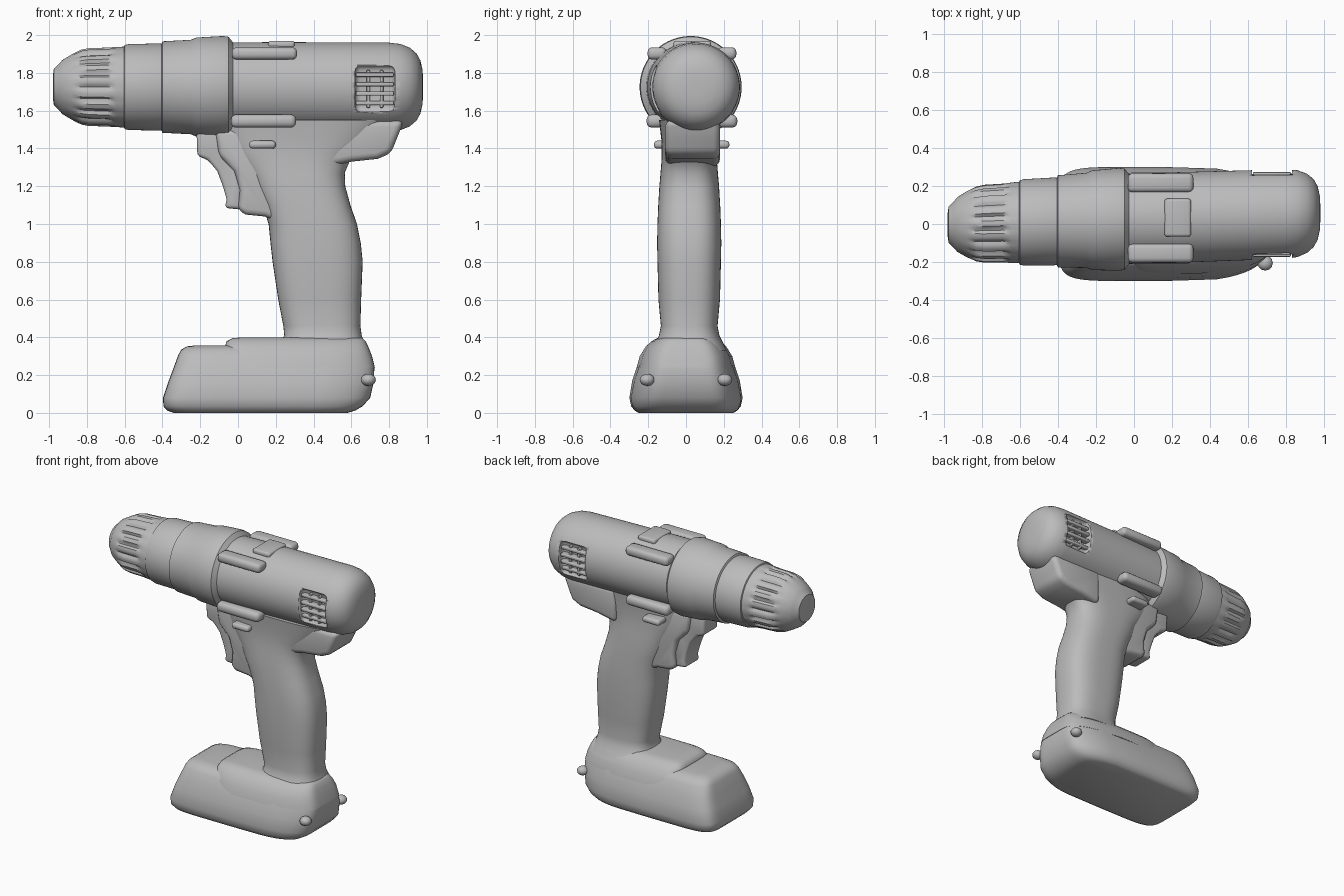
import bpy, bmesh, math
from mathutils import Vector

cube = bpy.data.objects.get("Cube")
if cube:
    bpy.data.objects.remove(cube, do_unlink=True)

grey = bpy.data.materials.new("plain grey")
grey.use_nodes = True
tone = (0.5, 0.5, 0.5, 1)
grey.diffuse_color = tone
grey.node_tree.nodes["Principled BSDF"].inputs["Base Color"].default_value = tone

AXIS_Z = 1.725


def axis_y(x):
    """Side offset of the slightly skewed drill axis."""
    return 0.027 + 0.032 * x


def finish(name, bm, bevel=0, segments=3, angle=40):
    bmesh.ops.recalc_face_normals(bm, faces=bm.faces)
    mesh = bpy.data.meshes.new(name)
    bm.to_mesh(mesh)
    bm.free()
    ob = bpy.data.objects.new(name, mesh)
    bpy.context.collection.objects.link(ob)
    mesh.materials.append(grey)
    bpy.ops.object.select_all(action='DESELECT')
    ob.select_set(True)
    bpy.context.view_layer.objects.active = ob
    if bevel:
        mod = ob.modifiers.new("rounding", 'BEVEL')
        mod.width, mod.segments = bevel, segments
        bpy.ops.object.modifier_apply(modifier=mod.name)
    bpy.ops.object.shade_smooth_by_angle(angle=math.radians(angle))
    return ob


def skin(name, rings, **kw):
    """Closed skin over a list of rings of points."""
    bm = bmesh.new()
    loops = [[bm.verts.new(p) for p in ring] for ring in rings]
    for a, b in zip(loops, loops[1:]):
        for i in range(len(a)):
            j = (i + 1) % len(a)
            bm.faces.new((a[i], a[j], b[j], b[i]))
    bm.faces.new(loops[0])
    bm.faces.new(loops[-1])
    return finish(name, bm, **kw)


def loft(name, sections, power, cy=0, taper=0, count=64):
    """Superelliptic sections (z, x min, x max, half width) stacked upward."""
    rings = []
    for z, x0, x1, half in sections:
        ring = []
        for i in range(count):
            t = 2 * math.pi * i / count
            c, s = math.cos(t), math.sin(t)
            x = (x0 + x1) / 2 + (x1 - x0) / 2 * math.copysign(abs(c) ** (2 / power), c)
            y = half * math.copysign(abs(s) ** (2 / power), s)
            y *= 1 - taper * max(0, (x - 0.3) / 0.4) ** 2
            ring.append((x, cy + y, z))
        rings.append(ring)
    return skin(name, rings, angle=50)


def box(name, centre, size, bevel=0.0):
    bm = bmesh.new()
    bmesh.ops.create_cube(bm, size=1)
    for v in bm.verts:
        v.co = Vector(centre) + Vector([a * b for a, b in zip(v.co, size)])
    return finish(name, bm, bevel)


def plate(name, outline, half, cy, bevel):
    """Side outline in x and z, given thickness along y."""
    rings = [[(x, cy + s * half, z) for x, z in outline] for s in (-1, 1)]
    return skin(name, rings, bevel=bevel, angle=50)


def turned(name, profile, flutes=0):
    """Round part along the drill axis, optionally fluted."""
    rings = []
    for x, r, depth in profile:
        ring = []
        for i in range(96):
            t = 2 * math.pi * i / 96
            q = r - depth * max(0, math.cos(flutes * t))
            ring.append((x, axis_y(x) + q * math.cos(t), AXIS_Z + q * math.sin(t)))
        rings.append(ring)
    return skin(name, rings, angle=35)


# Chuck with grip flutes, and the sleeve behind it
turned("chuck", [(-0.98, 0.06, 0), (-0.975, 0.095, 0), (-0.945, 0.125, 0), (-0.93, 0.143, 0),
                 (-0.88, 0.173, 0), (-0.855, 0.186, 0.004), (-0.83, 0.198, 0.014),
                 (-0.79, 0.206, 0.018), (-0.69, 0.209, 0.018), (-0.665, 0.211, 0.008),
                 (-0.645, 0.212, 0), (-0.58, 0.215, 0)], 18)
turned("chuck_sleeve", [(-0.61, 0.2, 0), (-0.6, 0.222, 0), (-0.58, 0.227, 0),
                        (-0.42, 0.231, 0), (-0.38, 0.225, 0)])

# Torque collar
turned("torque_collar", [(-0.41, 0.22, 0), (-0.4, 0.242, 0), (-0.25, 0.25, 0), (-0.22, 0.262, 0),
                         (-0.08, 0.27, 0), (-0.05, 0.266, 0), (-0.025, 0.235, 0)])

# Motor housing with a rounded rear end
housing = turned("motor_housing", [(-0.08, 0.235, 0), (0.2, 0.238, 0), (0.6, 0.236, 0),
                                   (0.8, 0.235, 0), (0.86, 0.228, 0), (0.91, 0.208, 0),
                                   (0.945, 0.178, 0), (0.966, 0.14, 0), (0.977, 0.09, 0),
                                   (0.98, 0.04, 0)])

# Side vents: a recess with slats and upright bars
VENT_X = 0.725
for side, label in ((-1, "right"), (1, "left")):
    cy = axis_y(VENT_X)
    cutter = box("vent_cutter", (VENT_X, cy + side * 0.27, AXIS_Z - 0.01), (0.21, 0.18, 0.25), 0.03)
    cutter.hide_render = True
    bpy.context.view_layer.objects.active = housing
    mod = housing.modifiers.new("vent", 'BOOLEAN')
    mod.operation, mod.object, mod.solver = 'DIFFERENCE', cutter, 'EXACT'
    bpy.ops.object.modifier_apply(modifier=mod.name)
    bpy.data.objects.remove(cutter, do_unlink=True)
    for row in range(4):
        dz = -0.085 + row * 0.05
        y = cy + side * (math.sqrt(0.235 ** 2 - dz ** 2) - 0.037)
        box(f"{label}_vent_slat_{row + 1}", (VENT_X, y, AXIS_Z + dz), (0.2, 0.05, 0.022), 0.006)
    for col in (-1, 1):
        box(f"{label}_vent_bar_{col + 2}", (VENT_X + col * 0.035, cy + side * 0.18, AXIS_Z - 0.01),
            (0.018, 0.05, 0.2), 0.005)

    # Rails at the top and bottom of the housing, and the direction switch
    y0 = axis_y(0.14)
    box(f"{label}_upper_rail", (0.14, y0 + side * 0.185, 1.903), (0.345, 0.1, 0.065), 0.025)
    box(f"{label}_lower_rail", (0.135, y0 + side * 0.19, 1.545), (0.345, 0.1, 0.07), 0.028)
    box(f"{label}_direction_switch", (0.13, 0.03 + side * 0.15, 1.42), (0.14, 0.1, 0.042), 0.018)

    # Rear latch nub on the battery
    bm = bmesh.new()
    bmesh.ops.create_uvsphere(bm, u_segments=12, v_segments=8, radius=0.04)
    for v in bm.verts:
        v.co = Vector((0.69 + v.co.x, side * 0.205 + v.co.y, 0.175 + v.co.z * 0.8))
    finish(f"{label}_battery_latch", bm)

# Low pad on top of the housing
box("top_pad", (0.23, axis_y(0.2), 1.95), (0.14, 0.2, 0.04), 0.015)

# Grip
loft("grip", [(0.33, 0.18, 0.69, 0.2), (0.37, 0.22, 0.67, 0.18), (0.41, 0.245, 0.655, 0.16),
              (0.46, 0.24, 0.648, 0.15), (0.6, 0.213, 0.652, 0.163), (0.8, 0.183, 0.66, 0.168),
              (0.9, 0.172, 0.65, 0.17), (1.0, 0.162, 0.63, 0.168), (1.1, 0.13, 0.595, 0.164),
              (1.2, 0.08, 0.568, 0.158), (1.27, 0.05, 0.565, 0.152), (1.33, 0.0, 0.59, 0.147),
              (1.38, -0.04, 0.64, 0.146), (1.45, -0.08, 0.74, 0.148), (1.55, -0.1, 0.82, 0.16)],
     2.8, cy=0.017)

# Bulge under the rear of the housing
plate("rear_bulge", [(0.45, 1.3), (0.6, 1.33), (0.74, 1.345), (0.81, 1.375),
                     (0.84, 1.45), (0.88, 1.55), (0.45, 1.55)], 0.145, 0.035, 0.035)

# Trigger mount and trigger
plate("trigger_mount", [(0.0, 1.075), (0.04, 1.05), (0.14, 1.04), (0.3, 0.98), (0.35, 1.5),
                        (-0.12, 1.5), (-0.1, 1.36), (-0.02, 1.28), (0.01, 1.18)], 0.115, 0.02, 0.03)
plate("trigger", [(-0.07, 1.085), (0.03, 1.075), (0.08, 1.2), (0.05, 1.5), (-0.22, 1.5),
                  (-0.215, 1.36), (-0.16, 1.34), (-0.11, 1.28), (-0.08, 1.2), (-0.06, 1.13)],
      0.085, 0.02, 0.02)

# Battery pack and the raised shoe that joins it to the grip
loft("battery_pack", [(0.0, -0.34, 0.58, 0.25), (0.012, -0.375, 0.62, 0.272),
                      (0.035, -0.395, 0.66, 0.29), (0.08, -0.397, 0.7, 0.3),
                      (0.17, -0.367, 0.72, 0.285), (0.25, -0.337, 0.722, 0.258),
                      (0.31, -0.315, 0.7, 0.23), (0.335, -0.3, 0.68, 0.21),
                      (0.352, -0.27, 0.66, 0.18), (0.358, -0.22, 0.64, 0.14)], 7, taper=0.25)
loft("battery_shoe", [(0.24, -0.06, 0.725, 0.262), (0.3, -0.07, 0.71, 0.245),
                      (0.35, -0.07, 0.69, 0.214), (0.38, -0.06, 0.675, 0.182),
                      (0.395, -0.03, 0.66, 0.155), (0.4, 0.02, 0.64, 0.12)], 6, taper=0.25)
